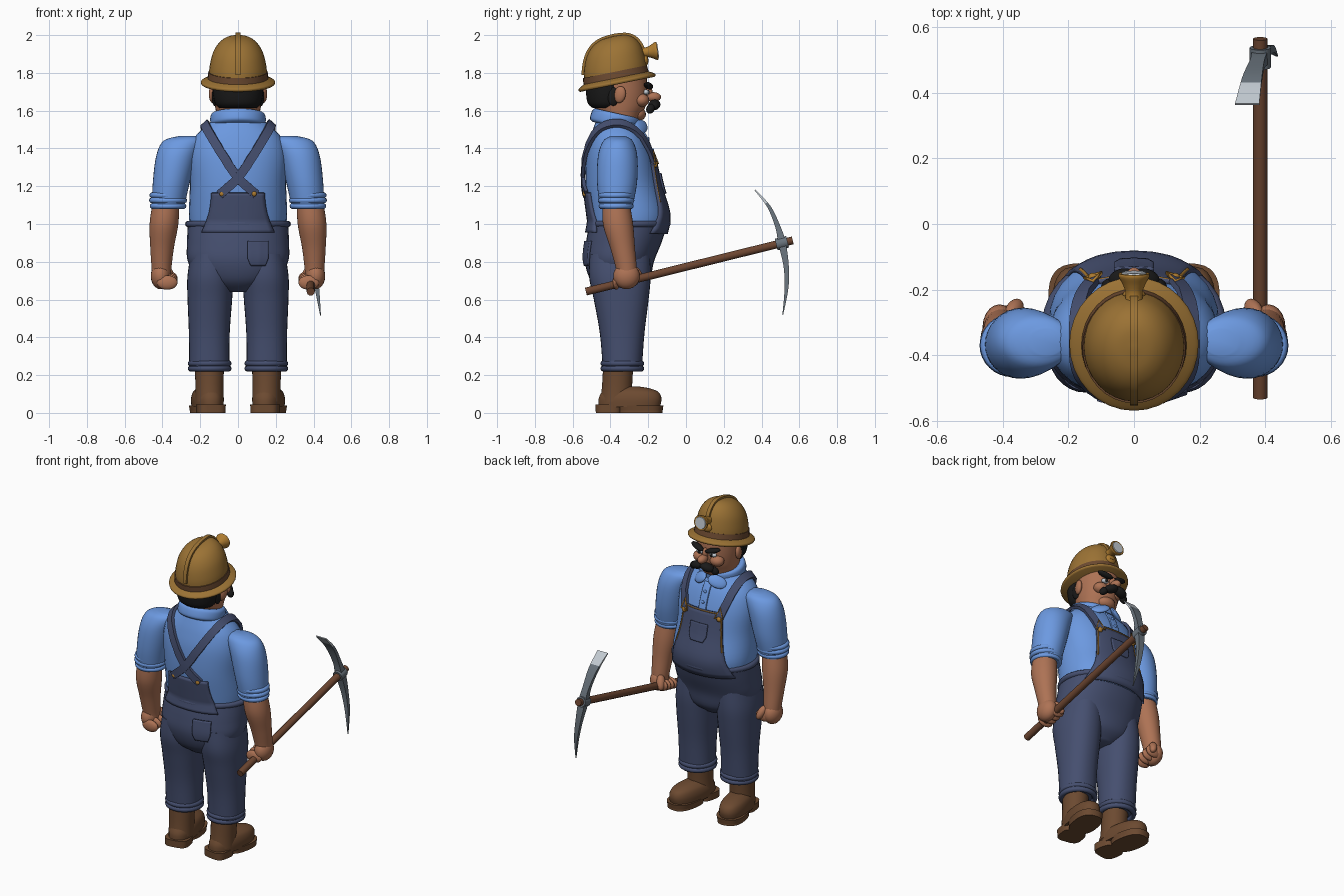
import bpy, bmesh, math
from mathutils import Vector, Matrix
from mathutils.bvhtree import BVHTree

if "Cube" in bpy.data.objects:
    bpy.data.objects.remove(bpy.data.objects["Cube"])


def material(name, r, g, b):
    m = bpy.data.materials.new(name)
    m.use_nodes = True
    m.diffuse_color = (r, g, b, 1)
    m.node_tree.nodes["Principled BSDF"].inputs["Base Color"].default_value = (r, g, b, 1)
    return m


SKIN = material("skin", .42, .17, .09)
SHIRT = material("shirt blue", .15, .32, .75)
DENIM = material("denim", .06, .078, .16)
LEATHER = material("leather brown", .15, .068, .03)
HELMET = material("helmet gold", .33, .17, .035)
HAIR = material("black hair", .01, .01, .01)
STEEL = material("steel", .14, .17, .2)
BRIGHT = material("bright steel", .55, .6, .65)
BRASS = material("brass", .42, .2, .03)
WOOD = material("wood", .15, .06, .03)


def finish(name, bm, *mats):
    bmesh.ops.recalc_face_normals(bm, faces=bm.faces)
    me = bpy.data.meshes.new(name)
    bm.to_mesh(me)
    bm.free()
    ob = bpy.data.objects.new(name, me)
    bpy.context.collection.objects.link(ob)
    for m in mats:
        me.materials.append(m)
    bpy.ops.object.select_all(action='DESELECT')
    ob.select_set(True)
    bpy.context.view_layer.objects.active = ob
    bpy.ops.object.shade_smooth_by_angle(angle=math.radians(40))
    return ob


def spline(rows, sub=5):
    """Catmull-Rom interpolation of equal-length rows."""
    rows = [Vector(r) for r in rows]
    ext = [rows[0]] + rows + [rows[-1]]
    out = []
    for a, b, c, d in zip(ext, ext[1:], ext[2:], ext[3:]):
        for k in range(sub):
            t = k / sub
            out.append(b + (c - a) * (t / 2) + (a * 2 - b * 5 + c * 4 - d) * (t * t / 2)
                       + (b * 3 - a - c * 3 + d) * (t ** 3 / 2))
    return out + [rows[-1]]


def skin_rings(bm, rings):
    rings = [[bm.verts.new(p) for p in r] for r in rings]
    for a, b in zip(rings, rings[1:]):
        for i in range(len(a)):
            j = (i + 1) % len(a)
            bm.faces.new((a[i], a[j], b[j], b[i]))
    bm.faces.new(rings[0][::-1])
    bm.faces.new(rings[-1])


def loft(name, rows, mat, mat4=Matrix(), e=1.0, n=32, sub=5):
    """Rows of (z, centre x, centre y, radius x, radius y)."""
    bm = bmesh.new()
    rings = []
    for z, cx, cy, rx, ry in spline(rows, sub):
        ring = []
        for i in range(n):
            c, s = math.cos(math.tau * i / n), math.sin(math.tau * i / n)
            ring.append(mat4 @ Vector((cx + rx * math.copysign(abs(c) ** e, c),
                                       cy + ry * math.copysign(abs(s) ** e, s), z)))
        rings.append(ring)
    skin_rings(bm, rings)
    return finish(name, bm, mat)


def ball(name, loc, size, mat, rot=(0, 0, 0)):
    bm = bmesh.new()
    bmesh.ops.create_uvsphere(bm, u_segments=20, v_segments=12, radius=1)
    m = Matrix.LocRotScale(Vector(loc), Matrix.Rotation(rot[2], 3, 'Z') @ Matrix.Rotation(rot[1], 3, 'Y')
                           @ Matrix.Rotation(rot[0], 3, 'X'), Vector(size))
    bm.transform(m)
    return finish(name, bm, mat)


def tube(name, pts, r, mat, cyclic=False):
    cu = bpy.data.curves.new(name, 'CURVE')
    cu.dimensions, cu.bevel_depth, cu.bevel_resolution, cu.use_fill_caps = '3D', r, 3, True
    sp = cu.splines.new('POLY')
    sp.points.add(len(pts) - 1)
    for p, q in zip(sp.points, pts):
        p.co = (*q, 1)
    sp.use_cyclic_u, sp.use_smooth = cyclic, True
    cu.materials.append(mat)
    ob = bpy.data.objects.new(name, cu)
    bpy.context.collection.objects.link(ob)


def hoop(name, c, rx, ry, r, mat):
    tube(name, [(c[0] + rx * math.cos(a), c[1] + ry * math.sin(a), c[2])
                for a in (math.tau * i / 32 for i in range(32))], r, mat, True)


def sweep(name, pts, sides, ws, ts, *mats):
    """Flat bar along pts; side vectors give its width direction."""
    bm = bmesh.new()
    rings = []
    for i, p in enumerate(pts):
        t = (pts[min(i + 1, len(pts) - 1)] - pts[max(i - 1, 0)]).normalized()
        s = sides[i] * ws[i]
        n = t.cross(sides[i]).normalized() * ts[i]
        rings.append([p + s + n, p - s + n, p - s - n, p + s - n])
    skin_rings(bm, rings)
    return finish(name, bm, *mats)


# Torso, belly and hips
torso = loft("shirt_torso", [(.95, 0, -.305, .25, .195), (1.05, 0, -.305, .26, .21), (1.2, 0, -.335, .255, .197),
             (1.35, 0, -.35, .26, .178), (1.45, 0, -.358, .235, .15), (1.52, 0, -.368, .17, .118),
             (1.56, 0, -.37, .12, .1)], SHIRT, e=.9)
hips = loft("trouser_hips", [(.64, 0, -.345, .08, .09), (.7, 0, -.348, .2, .155), (.8, 0, -.353, .265, .183),
            (.9, 0, -.33, .27, .2), (1.0, 0, -.305, .265, .207)], DENIM, e=.9)
hoop("waistband", (0, -.305, 1.0), .262, .205, .018, DENIM)
trees = []
for ob in (torso, hips):
    bm = bmesh.new()
    bm.from_mesh(ob.data)
    trees.append(BVHTree.FromBMesh(bm))
    bm.free()


def surf(x, z, d, off=0):
    """Point on the body seen from the +y (d=1) or -y (d=-1) side."""
    hits = [t.ray_cast(Vector((x, 2 * d, z)), Vector((0, -d, 0)))[0] for t in trees]
    return Vector((x, d * max([h.y * d for h in hits if h] or [-.3 * d]) + d * off, z))


def patch(name, z0, z1, half, d, mat, cx=0, off=.006, thick=.016):
    bm = bmesh.new()
    nz, nx = 14, 14
    g = [[bm.verts.new(surf(cx + half(i / nz) * (2 * j / nx - 1), z0 + (z1 - z0) * i / nz, d, off))
          for j in range(nx + 1)] for i in range(nz + 1)]
    for i in range(nz):
        for j in range(nx):
            bm.faces.new((g[i][j], g[i][j + 1], g[i + 1][j + 1], g[i + 1][j]))
    ob = finish(name, bm, mat)
    mod = ob.modifiers.new("thickness", 'SOLIDIFY')
    mod.thickness, mod.offset = thick, 0


# Overall bibs, pockets and placket
front_half = lambda t: .14 + .085 * (1 - t) ** 2
patch("front_bib", .95, 1.35, front_half, 1, DENIM)
patch("back_bib", .955, 1.165, lambda t: .14 + .05 * (1 - t) ** 2, -1, DENIM)
pocket = lambda w: (lambda t: w * min(1, .7 + t))
patch("bib_pocket", 1.16, 1.27, pocket(.06), 1, DENIM, off=.018, thick=.012)
patch("back_pocket", .78, .91, pocket(.055), -1, DENIM, cx=.105, thick=.014)
patch("shirt_placket", 1.34, 1.5, lambda t: .025, 1, SHIRT, off=.004, thick=.01)
for z in (1.39, 1.45):
    ball("shirt_button", surf(0, z, 1, .01), (.01, .006, .01), SHIRT)
tube("bib_top_stitching", [surf(.014 * i, 1.345, 1, .013) for i in range(-10, 11)], .004, BRASS)

# Boxy knuckles and limbs, straps, one pass per side
for s in (1, -1):
    side = "left" if s > 0 else "right"
    tube(side + "_bib_stitching", [surf(s * (front_half(t / 12) - .005), .95 + .4 * t / 12, 1, .013)
                                   for t in range(5, 13)], .005, BRASS)
    # Shoulder strap crossing the back
    path, sides = [], []
    raw = spline([(s * .1, -.55, 1.155), (0, -.56, 1.245), (s * -.1, -.55, 1.39), (s * -.18, -.43, 1.53),
                  (s * -.17, -.3, 1.51), (s * -.125, -.16, 1.32)], 6)
    hits = [trees[0].find_nearest(p) for p in raw]
    path = [h[0] + h[1] * (.012 if s > 0 else .015) for h in hits]
    for i, h in enumerate(hits):
        t = path[min(i + 1, len(path) - 1)] - path[max(i - 1, 0)]
        sides.append(t.cross(h[1]).normalized())
    sweep(side + "_strap", path, sides, [.024] * len(path), [.009] * len(path), DENIM)
    tube(side + "_front_buckle", [surf(s * .125 + x, z, 1, .026) for x, z in ((-.025, 1.32), (.025, 1.32), (0, 1.385))],
         .006, BRASS, True)
    ball(side + "_bib_button", surf(s * .125, 1.315, 1, .02), (.016, .012, .016), BRASS)
    ball(side + "_back_button", surf(s * .085, 1.16, -1, .018), (.014, .01, .014), BRASS)

    # Sleeve, forearm and fist
    loft(side + "_sleeve", [(1.465, s * .265, -.36, .05, .04), (1.44, s * .29, -.36, .105, .078),
         (1.36, s * .325, -.362, .108, .104), (1.22, s * .353, -.365, .098, .106), (1.08, s * .372, -.37, .085, .085)], SHIRT)
    for z, r in ((1.095, .082), (1.125, .086), (1.152, .084)):
        hoop(side + "_rolled_cuff", (s * .37, -.37, z), r, r - .004, .015, SHIRT)
    loft(side + "_forearm", [(1.12, s * .38, -.37, .07, .07), (1.0, s * .392, -.36, .076, .08),
         (.87, s * .402, -.335, .062, .065), (.76, s * .405, -.315, .052, .055), (.72, s * .405, -.315, .05, .05)], SKIN)
    ball(side + "_palm", (s * .41, -.315, .725), (.052, .07, .07), SKIN)
    for i in range(4):
        ball(side + "_finger", (s * .375, -.37 + .034 * i, .69 + .008 * i), (.055, .02, .038), SKIN)
    ball(side + "_thumb", (s * .365, -.262, .735), (.025, .028, .05), SKIN, (.5, s * .4, 0))

    # Trouser leg, turned-up hem and boot
    loft(side + "_trouser_leg", [(.84, s * .14, -.35, .11, .16), (.72, s * .146, -.35, .122, .163),
         (.6, s * .149, -.343, .118, .145), (.42, s * .152, -.338, .108, .118), (.24, s * .152, -.337, .106, .104)], DENIM, e=.9)
    for z, r in ((.235, .1), (.262, .1)):
        hoop(side + "_trouser_hem", (s * .15, -.337, z), r, r, .016, DENIM)
    turn = Matrix.Translation((s * .15, -.37, 0)) @ Matrix.Rotation(-s * .17, 4, 'Z')
    loft(side + "_boot_shaft", [(.06, 0, 0, .075, .085), (.14, 0, .005, .074, .08), (.26, 0, .012, .078, .08)], LEATHER, turn)
    loft(side + "_boot_foot", [(.03, 0, .07, .078, .165), (.075, 0, .075, .08, .168), (.11, 0, .075, .07, .152),
         (.13, 0, .06, .05, .12), (.14, 0, .04, .03, .08)], LEATHER, turn, .85)
    loft(side + "_boot_sole", [(.012, 0, .13, .08, .118), (.04, 0, .13, .085, .122)], LEATHER, turn, .8)
    loft(side + "_boot_heel", [(0, 0, -.035, .075, .07), (.045, 0, -.035, .077, .072)], LEATHER, turn, .6)
    loft(side + "_boot_tread", [(0, 0, .13, .08, .118), (.015, 0, .13, .08, .118)], LEATHER, turn, .8)

    # Facial features and collar points
    ball(side + "_ear", (s * .135, -.35, 1.685), (.018, .032, .045), SKIN, (-.2, 0, -s * .3))
    ball(side + "_cheek", (s * .06, -.235, 1.655), (.045, .04, .035), SKIN)
    ball(side + "_eye", (s * .047, -.212, 1.698), (.024, .016, .014), BRIGHT)
    ball(side + "_pupil", (s * .045, -.199, 1.698), (.01, .006, .011), HAIR)
    ball(side + "_eyebrow", (s * .055, -.198, 1.732), (.05, .022, .016), HAIR, (0, -s * .25, -s * .25))
    ball(side + "_moustache", (s * .035, -.168, 1.63), (.046, .032, .026), HAIR, (0, s * .3, -s * .25))
    ball(side + "_moustache_tip", (s * .075, -.188, 1.61), (.03, .022, .022), HAIR, (0, s * .8, -s * .5))
    ball(side + "_sideburn", (s * .124, -.385, 1.675), (.014, .03, .05), HAIR)
    ball(side + "_collar_point", (s * .06, -.238, 1.515), (.06, .016, .038), SHIRT, (.6, s * .35, -s * .4))

# Head, nose, hair and collar
loft("head", [(1.52, 0, -.36, .11, .1), (1.58, 0, -.35, .115, .115), (1.63, 0, -.35, .122, .138),
     (1.7, 0, -.352, .128, .148), (1.8, 0, -.36, .13, .15)], SKIN)
ball("chin", (0, -.262, 1.582), (.062, .05, .04), SKIN)
ball("nose", (0, -.172, 1.672), (.027, .04, .026), SKIN)
ball("nose_bridge", (0, -.2, 1.7), (.017, .022, .035), SKIN)
loft("hair", [(1.615, 0, -.42, .1, .075), (1.64, 0, -.42, .122, .1), (1.7, 0, -.42, .134, .11), (1.78, 0, -.42, .136, .112)], HAIR)
tilt = Matrix.Translation((0, -.375, 1.55)) @ Matrix.Rotation(-.22, 4, 'X')
loft("shirt_collar", [(-.035, 0, 0, .13, .115), (-.02, 0, 0, .145, .132), (.02, 0, 0, .146, .13), (.036, 0, 0, .135, .12),
     (.036, 0, 0, .12, .105)], SHIRT, tilt)

# Hard hat with brim, band, crest and lamp
hat = Matrix.Translation((0, -.367, 1.757)) @ Matrix.Rotation(.2, 4, 'X')
loft("hat_brim", [(-.018, 0, 0, .19, .2), (-.012, 0, 0, .196, .207), (.0, 0, 0, .193, .204), (.018, 0, 0, .155, .172)], HELMET, hat)
loft("hat_band", [(.0, 0, 0, .162, .177), (.05, 0, 0, .157, .173)], LEATHER, hat)
dome = [(.02, 0, 0, .154, .17), (.08, 0, .006, .15, .167), (.15, 0, .016, .132, .15), (.2, 0, .024, .1, .118),
        (.228, 0, .03, .058, .07), (.236, 0, .034, .006, .006)]
loft("hat_dome", dome, HELMET, hat)
curve = spline(dome)[4:]
arc = [Vector((0, r[2] - r[4], r[0])) for r in curve] + [Vector((0, r[2] + r[4], r[0])) for r in curve[::-1]]
sweep("hat_crest", [hat @ p for p in arc], [Vector((1, 0, 0))] * len(arc), [.012] * len(arc), [.012] * len(arc), HELMET)
lamp = Matrix.Translation((0, -.25, 1.905)) @ Matrix.Rotation(-math.pi / 2 + .12, 4, 'X')
loft("lamp_shell", [(0, 0, 0, .028, .028), (.04, 0, 0, .026, .026), (.065, 0, 0, .034, .034), (.09, 0, 0, .047, .047),
     (.1, 0, 0, .047, .047)], BRASS, lamp)
loft("lamp_lens", [(.098, 0, 0, .039, .039), (.104, 0, 0, .036, .036)], BRIGHT, lamp)
ball("lamp_bracket", (0, -.215, 1.865), (.035, .016, .03), BRASS)

# Pickaxe
a, b = Vector((.385, -.53, .642)), Vector((.385, .565, .913))
tube("pick_handle", [a, a.lerp(b, .5), b], .022, WOOD)
rows = spline([(.345, .365, 1.18, .037, .003), (.36, .44, 1.09, .03, .009), (.376, .488, .98, .022, .014),
               (.385, .508, .9, .024, .02), (.4, .53, .78, .018, .014), (.418, .532, .66, .012, .01),
               (.437, .512, .517, .002, .002)], 5)
blade = sweep("pick_blade", [r.to_3d() if len(r) == 3 else Vector(r[:3]) for r in rows],
              [Vector((1, 0, 0))] * len(rows), [r[3] for r in rows], [r[4] for r in rows], STEEL, BRIGHT)
for f in blade.data.polygons:
    f.material_index = int(f.center.z > 1.12)
along = (b - a).normalized()
tube("pick_socket", [a.lerp(b, .92), a.lerp(b, .975)], .033, STEEL)
